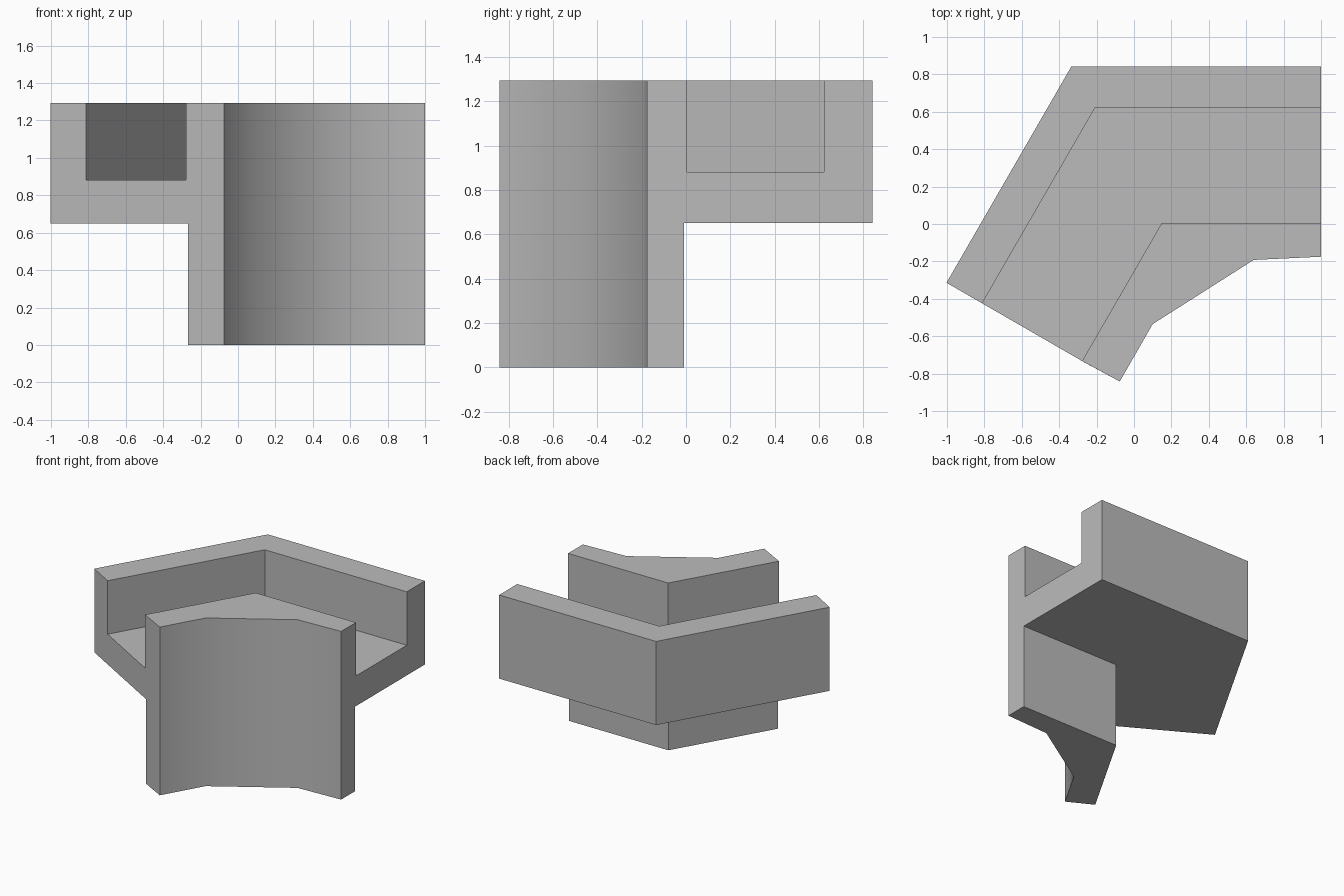
import bpy, bmesh, math

cube = bpy.data.objects.get("Cube")
if cube:
    bpy.data.objects.remove(cube, do_unlink=True)

TOP, FLOOR, SHELF = 1.293, 0.882, 0.65
OUTER, WALL, BACK, STEM = 0.842, 0.622, 0.005, -0.008
FRONT = [(-0.076, -0.842), (0.1, -0.535), (0.64, -0.192), (1, -0.175)]
SIN60 = math.sin(math.radians(60))


def bent_path(y):
    """Plan line at depth y: left end, mitred corner, right end."""
    cx = -0.335 + (OUTER - y) * 0.5 / SIN60
    run = 1 - cx
    return [(cx - run * 0.5, y - run * SIN60), (cx, y), (1, y)]


# Cross-section of the corner channel: one plan path and height per vertex
outer, wall, back, stem = map(bent_path, (OUTER, WALL, BACK, STEM))
section = [
    (outer, SHELF), (outer, TOP), (wall, TOP), (wall, FLOOR), (back, FLOOR),
    (back, TOP), (FRONT, TOP), (FRONT, 0), (stem, 0), (stem, SHELF),
]

bm = bmesh.new()
rails = [[bm.verts.new((x, y, z)) for x, y in path] for path, z in section]

for i, a in enumerate(rails):
    j = (i + 1) % len(rails)
    b = rails[j]
    if section[i][1] == section[j][1]:
        # Level faces: tops, floor and undersides
        bm.faces.new(a + b[::-1])
    else:
        # Upright faces along the bend
        for k in range(len(a) - 1):
            bm.faces.new((a[k], a[k + 1], b[k + 1], b[k]))

# End faces
bm.faces.new([r[0] for r in rails])
bm.faces.new([r[-1] for r in rails])
bmesh.ops.recalc_face_normals(bm, faces=bm.faces)

mesh = bpy.data.meshes.new("corner_channel")
bm.to_mesh(mesh)
bm.free()
channel = bpy.data.objects.new("corner_channel", mesh)
bpy.context.collection.objects.link(channel)

# Plain grey
grey = bpy.data.materials.new("plain_grey")
grey.use_nodes = True
colour = (0.5, 0.5, 0.5, 1)
grey.diffuse_color = colour
grey.node_tree.nodes["Principled BSDF"].inputs["Base Color"].default_value = colour
mesh.materials.append(grey)

# Smooth the curved front, keep the other edges sharp
bpy.ops.object.select_all(action="DESELECT")
channel.select_set(True)
bpy.context.view_layer.objects.active = channel
bpy.ops.object.shade_smooth_by_angle(angle=math.radians(40))
